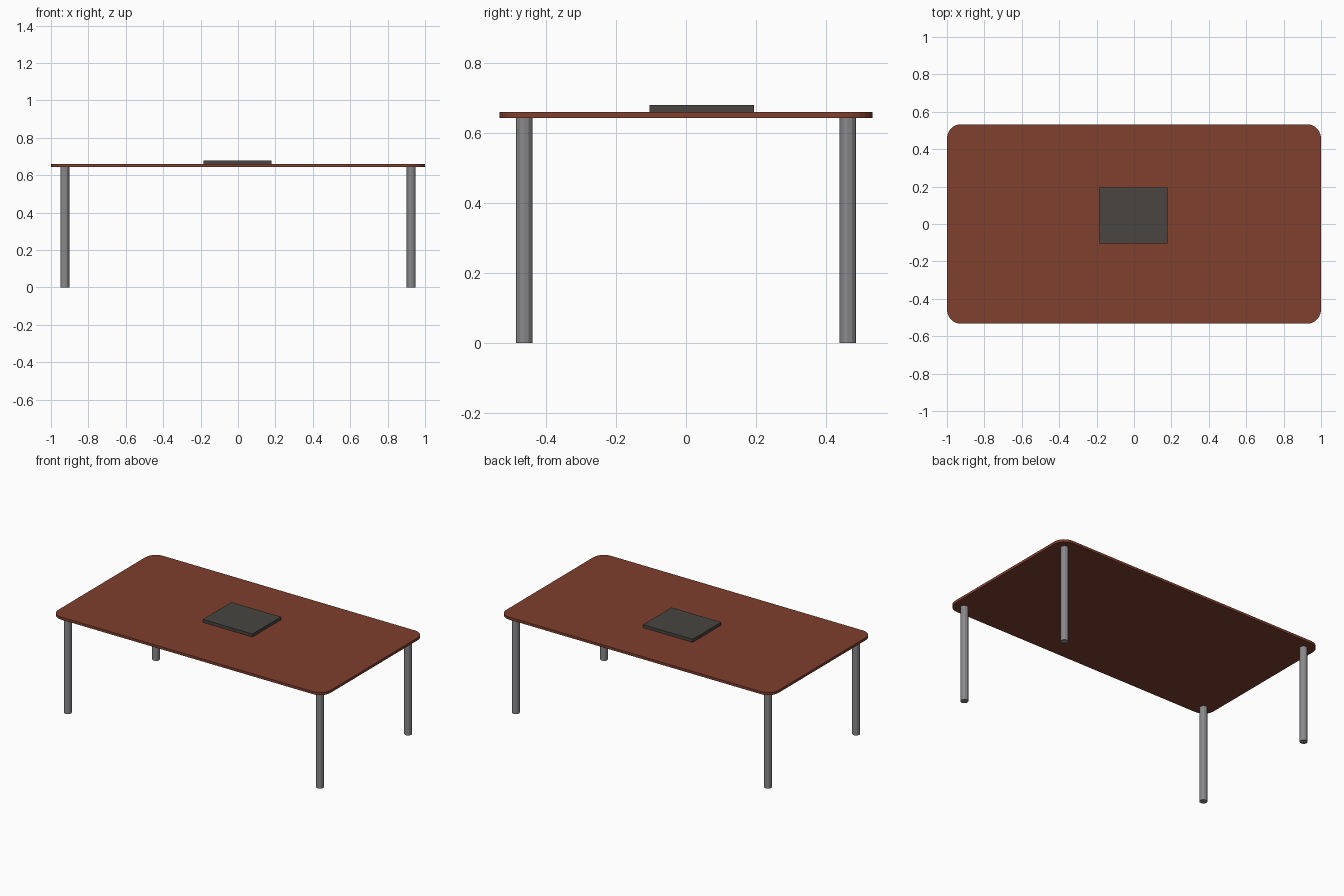
import bpy, bmesh, math

if "Cube" in bpy.data.objects:
    bpy.data.objects.remove(bpy.data.objects["Cube"])


def material(name, color):
    m = bpy.data.materials.new(name)
    m.diffuse_color = (*color, 1)
    m.use_nodes = True
    m.node_tree.nodes["Principled BSDF"].inputs["Base Color"].default_value = m.diffuse_color
    return m


wood = material("red_wood", (0.21, 0.05, 0.027))
metal = material("grey_metal", (0.25, 0.25, 0.26))
dark = material("dark_grey", (0.065, 0.06, 0.052))


def finish(name, bm, mat):
    bmesh.ops.recalc_face_normals(bm, faces=bm.faces)
    mesh = bpy.data.meshes.new(name)
    bm.to_mesh(mesh)
    bm.free()
    mesh.materials.append(mat)
    ob = bpy.data.objects.new(name, mesh)
    bpy.context.collection.objects.link(ob)
    return ob


def box(name, lo, hi, mat, corner=0):
    bm = bmesh.new()
    bmesh.ops.create_cube(bm, size=1)
    for v in bm.verts:
        v.co = [(a + b) / 2 + c * (b - a) for a, b, c in zip(lo, hi, v.co)]
    if corner:
        upright = [e for e in bm.edges
                   if abs(e.verts[0].co.z - e.verts[1].co.z) > 1e-4]
        bmesh.ops.bevel(bm, geom=upright, offset=corner, segments=6,
                        profile=0.5, affect='EDGES')
    return finish(name, bm, mat)


# Table top with rounded corners
box("table_top", (-1, -0.533, 0.643), (1, 0.533, 0.66), wood, 0.075)

# Flat slab resting on the top
box("desk_slab", (-0.185, -0.105, 0.66), (0.18, 0.194, 0.68), dark)

# Four round legs
for side, sx in (("left", -1), ("right", 1)):
    for end, sy in (("front", -1), ("back", 1)):
        bm = bmesh.new()
        bmesh.ops.create_cone(bm, cap_ends=True, segments=12, radius1=0.024,
                              radius2=0.024, depth=0.643)
        bmesh.ops.translate(bm, verts=bm.verts,
                            vec=(sx * 0.926, sy * 0.462, 0.3215))
        finish(f"{end}_{side}_leg", bm, metal)
